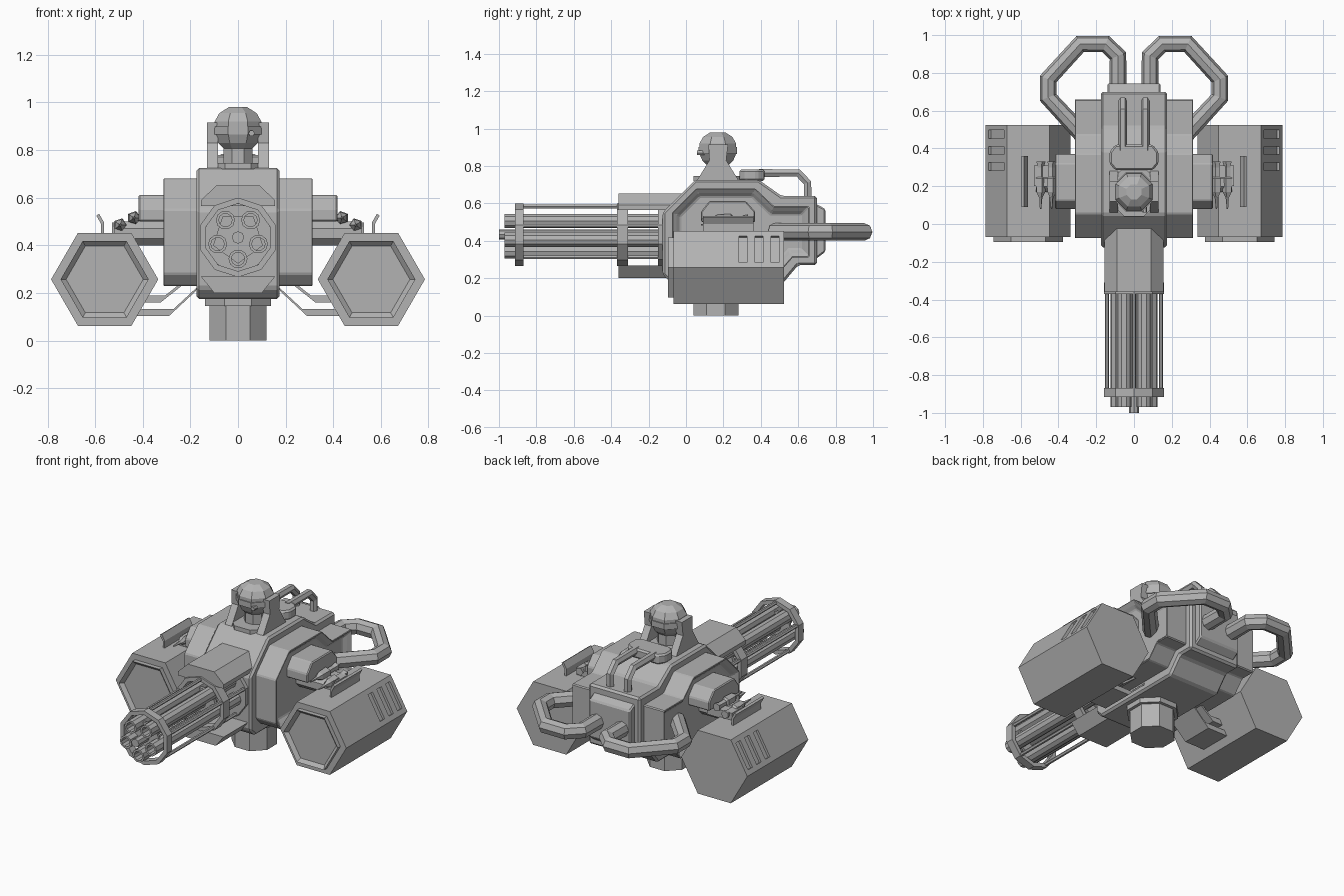
import bpy
import bmesh
from math import sin, cos, pi, sqrt
from mathutils import Vector

cube = bpy.data.objects.get("Cube")
if cube:
    bpy.data.objects.remove(cube)

grey = bpy.data.materials.new("plain_grey")
grey.use_nodes = True
grey.diffuse_color = (0.45, 0.45, 0.45, 1)
grey.node_tree.nodes["Principled BSDF"].inputs["Base Color"].default_value = (0.45, 0.45, 0.45, 1)


def finish(name, bm):
    bmesh.ops.recalc_face_normals(bm, faces=bm.faces)
    mesh = bpy.data.meshes.new(name)
    bm.to_mesh(mesh)
    bm.free()
    obj = bpy.data.objects.new(name, mesh)
    bpy.context.collection.objects.link(obj)
    mesh.materials.append(grey)
    return obj


def place(axis, u, v, w):
    """Point with w along the axis and (u, v) across it."""
    return {"x": (w, u, v), "y": (u, w, v), "z": (u, v, w)}[axis]


def loft(name, axis, sections):
    """Join matching cross-sections [(w, points), ...] and cap both ends."""
    bm = bmesh.new()
    loops = [[bm.verts.new(place(axis, u, v, w)) for u, v in pts] for w, pts in sections]
    for a, b in zip(loops, loops[1:]):
        for i in range(len(a)):
            j = (i + 1) % len(a)
            bm.faces.new((a[i], a[j], b[j], b[i]))
    bm.faces.new(loops[0])
    bm.faces.new(loops[-1])
    return finish(name, bm)


def prism(name, axis, pts, w0, w1):
    return loft(name, axis, [(w0, pts), (w1, pts)])


def ngon(n, r, u=0, v=0, turn=0):
    return [(u + r * cos(turn + 2 * pi * i / n), v + r * sin(turn + 2 * pi * i / n)) for i in range(n)]


def box(name, x0, x1, y0, y1, z0, z1):
    return prism(name, "z", [(x0, y0), (x1, y0), (x1, y1), (x0, y1)], z0, z1)


def bevel(obj, width):
    mod = obj.modifiers.new("bevel", "BEVEL")
    mod.width = width
    mod.segments = 1
    mod.limit_method = "ANGLE"


def recess(obj, direction, width, depth):
    """Inset the large face looking along direction and sink it."""
    bm = bmesh.new()
    bm.from_mesh(obj.data)
    d = Vector(direction)
    face = max((f for f in bm.faces if f.normal.dot(d) > 0.9), key=lambda f: f.calc_area())
    bmesh.ops.inset_region(bm, faces=[face], thickness=width, use_even_offset=True)
    for v in face.verts:
        v.co -= d * depth
    bm.to_mesh(obj.data)
    bm.free()


def pipe(name, path, radius, res=1):
    curve = bpy.data.curves.new(name, "CURVE")
    curve.dimensions = "3D"
    curve.bevel_depth = radius
    curve.bevel_resolution = res
    curve.use_fill_caps = True
    spline = curve.splines.new("POLY")
    spline.points.add(len(path) - 1)
    for p, co in zip(spline.points, path):
        p.co = (*co, 1)
    spline.use_smooth = False
    curve.materials.append(grey)
    obj = bpy.data.objects.new(name, curve)
    bpy.context.collection.objects.link(obj)
    bpy.ops.object.select_all(action="DESELECT")
    obj.select_set(True)
    bpy.context.view_layer.objects.active = obj
    bpy.ops.object.convert(target="MESH")


# Torso: tall central slab and a lower, wider slab
core = [(-.125, .22), (-.125, .55), (.05, .725), (.39, .725), (.51, .64), (.7, .64),
        (.7, .27), (.6, .27), (.52, .175), (-.08, .175)]
bevel(prism("torso_core", "x", core, -.175, .175), .012)
wide = [(-.075, .28), (-.075, .55), (.055, .68), (.37, .68), (.47, .585), (.66, .585),
        (.66, .31), (.57, .31), (.5, .23), (-.03, .23)]
torso = prism("torso_sides", "x", wide, -.317, .317)
for s in (1, -1):
    recess(torso, (s, 0, 0), .025, .02)
    recess(torso, (s, 0, 0), .02, .02)
bevel(torso, .006)
back = prism("back_plate", "x", [(.69, .3), (.69, .6), (.745, .57), (.745, .34)], -.14, .14)
bevel(back, .008)

# Waist
prism("waist_collar", "z", ngon(8, .15, 0, .16, pi / 8), .145, .18)
prism("waist_stump", "z", ngon(8, .13, 0, .16, pi / 8), 0, .15)

# Head, neck and side guards
prism("neck", "z", ngon(8, .065, 0, .17, pi / 8), .72, .83)
prism("collar", "z", ngon(8, .14, 0, .17, pi / 8), .72, .745)
hx, hy = 0, .17
skull = [(.79, .045), (.83, .085), (.865, .1), (.92, .1), (.955, .08), (.98, .04)]
loft("head", "z", [(z, ngon(8, r * 1.06, hx, hy, pi / 8)) for z, r in skull])
prism("visor_band", "z", ngon(8, .112, hx, hy, pi / 8), .865, .9)
for s, side in ((1, "left"), (-1, "right")):
    guard = [(.06, .725), (.28, .725), (.215, .83), (.225, .915), (.12, .915), (.125, .83)]
    prism(side + "_head_guard", "x", guard, s * .085, s * .13)
prism("eye", "y", ngon(6, .013, .057, .87), .06, .1)

# Box behind the head with two pipes running down the back
bevel(prism("pipe_box", "z", [(-.13, .32), (-.1, .285), (.1, .285), (.13, .32),
                              (.13, .38), (.1, .42), (-.1, .42), (-.13, .38)], .72, .78), .01)
for x in (-.06, .06):
    pipe("back_pipe", [(x, .39, .762), (x, .6, .762), (x, .65, .71), (x, .65, .6)], .024)

# Rotary gun: shroud halves, barrels, rods and rings
gz = .433
prism("gun_shroud_top", "y", [(-.155, .565), (.155, .565), (.155, .59), (.09, .652),
                              (-.09, .652), (-.155, .59)], -.36, 0)
prism("gun_shroud_bottom", "y", [(-.155, .268), (.155, .268), (.1, .2), (-.1, .2)], -.36, 0)
prism("gun_mount", "y", ngon(10, .165, 0, gz, pi / 2), -.15, -.1)
prism("gun_spindle", "y", ngon(8, .026, 0, gz), -1, -.12)


def tube(name, n, r_out, r_in, u, v, y0, y1, turn=0):
    """Hollow tube along y."""
    outer, inner = ngon(n, r_out, u, v, turn), ngon(n, r_in, u, v, turn)
    bm = bmesh.new()
    rings = [[bm.verts.new((x, y, z)) for x, z in pts]
             for pts, y in ((outer, y0), (outer, y1), (inner, y1), (inner, y0))]
    for a, b in zip(rings, rings[1:] + rings[:1]):
        for i in range(n):
            j = (i + 1) % n
            bm.faces.new((a[i], a[j], b[j], b[i]))
    return finish(name, bm)


for i in range(5):
    a = -pi / 2 + 2 * pi * i / 5
    tube("gun_barrel", 10, .04, .028, .09 * cos(a), gz + .09 * sin(a), -.97, -.12)
    prism("gun_rod", "y", ngon(6, .011, -.15 * cos(a), gz - .15 * sin(a)), -.9, -.12)
for y0, y1 in ((-.915, -.868), (-.37, -.31)):
    tube("gun_ring", 10, .167, .142, 0, gz, y0, y1, pi / 2)
for y0, y1 in ((-.9, -.885), (-.35, -.33)):
    prism("barrel_spacer", "y", ngon(5, .11, 0, gz, -pi / 2), y0, y1)

for s, side in ((1, "left"), (-1, "right")):
    # Hexagonal drum with a raised, sunken front rim and vent slots
    cx, cz, r = s * .56, .257, .225
    drum = prism(side + "_drum", "y", ngon(6, r, cx, cz), -.068, .525)
    outward = Vector((s * sqrt(3) / 2, 0, .5))
    along = Vector((-s * .5, 0, sqrt(3) / 2))
    mid = Vector((cx, 0, cz)) + outward * r * sqrt(3) / 2
    cut = bmesh.new()
    for y in (.305, .39, .475):
        bmesh.ops.create_cube(cut, size=1)
        for v in cut.verts[-8:]:
            c = v.co.copy()
            v.co = mid + outward * c.x * .03 + along * c.z * .165 + Vector((0, y + c.y * .043, 0))
    cutter = finish("vent_cutter", cut)
    cutter.hide_render = True
    mod = drum.modifiers.new("vents", "BOOLEAN")
    mod.operation = "DIFFERENCE"
    mod.solver = "EXACT"
    mod.object = cutter
    bpy.context.view_layer.objects.active = drum
    bpy.ops.object.modifier_apply(modifier="vents")
    bpy.data.objects.remove(cutter)
    rim = prism(side + "_drum_rim", "y", ngon(6, .185, cx, cz), -.095, -.06)
    recess(rim, (0, -1, 0), .02, .02)

    # Brackets carrying the drum
    for n, (xo, xm, xi, z, zi) in enumerate(((.41, .315, .22, .175, .25), (.44, .28, .17, .118, .22))):
        strip = [(xo, z - .015), (xm + .01, z - .015), (xi + .01, zi - .015),
                 (xi - .01, zi + .015), (xm - .01, z + .015), (xo, z + .015)]
        prism(side + "_drum_bracket", "y", [(s * x, zz) for x, zz in strip], .1, .3)

    # Shoulder housing and arm
    bevel(prism(side + "_shoulder", "x", [(.08, .5), (.08, .555), (.125, .612), (.32, .612),
                                          (.37, .555), (.37, .5)], s * .25, s * .418), .006)
    prism(side + "_arm", "x", ngon(8, .055, .22, .45, pi / 8), s * .25, s * .52)
    box(side + "_launcher_bed", min(s * .36, s * .53), max(s * .36, s * .53), .2, .31, .445, .495)

    # Small rockets beside the shoulder
    for x, z in ((.38, .53), (.437, .515), (.495, .485)):
        spin = pi / 2 + s * .3
        loft(side + "_rocket", "y", [(y, ngon(5, q, s * x, z, spin)) for y, q in
                                     ((.08, .004), (.14, .01), (.17, .026), (.24, .03), (.25, .018),
                                      (.3, .018), (.33, .026))])

    # Bent guard plate on top of the drum
    plate = [(.562, .44), (.575, .44), (.575, .49), (.595, .525), (.583, .532), (.562, .495)]
    prism(side + "_guard_plate", "y", [(s * x, z) for x, z in plate], .09, .36)

    # Looping hose from the back plate to the flank
    hose = [(.085, .68), (.085, .89), (.15, .953), (.285, .953), (.455, .767), (.455, .67), (.27, .47)]
    pipe(side + "_hose", [(s * x, y, .447) for x, y in hose], .047, 2)
